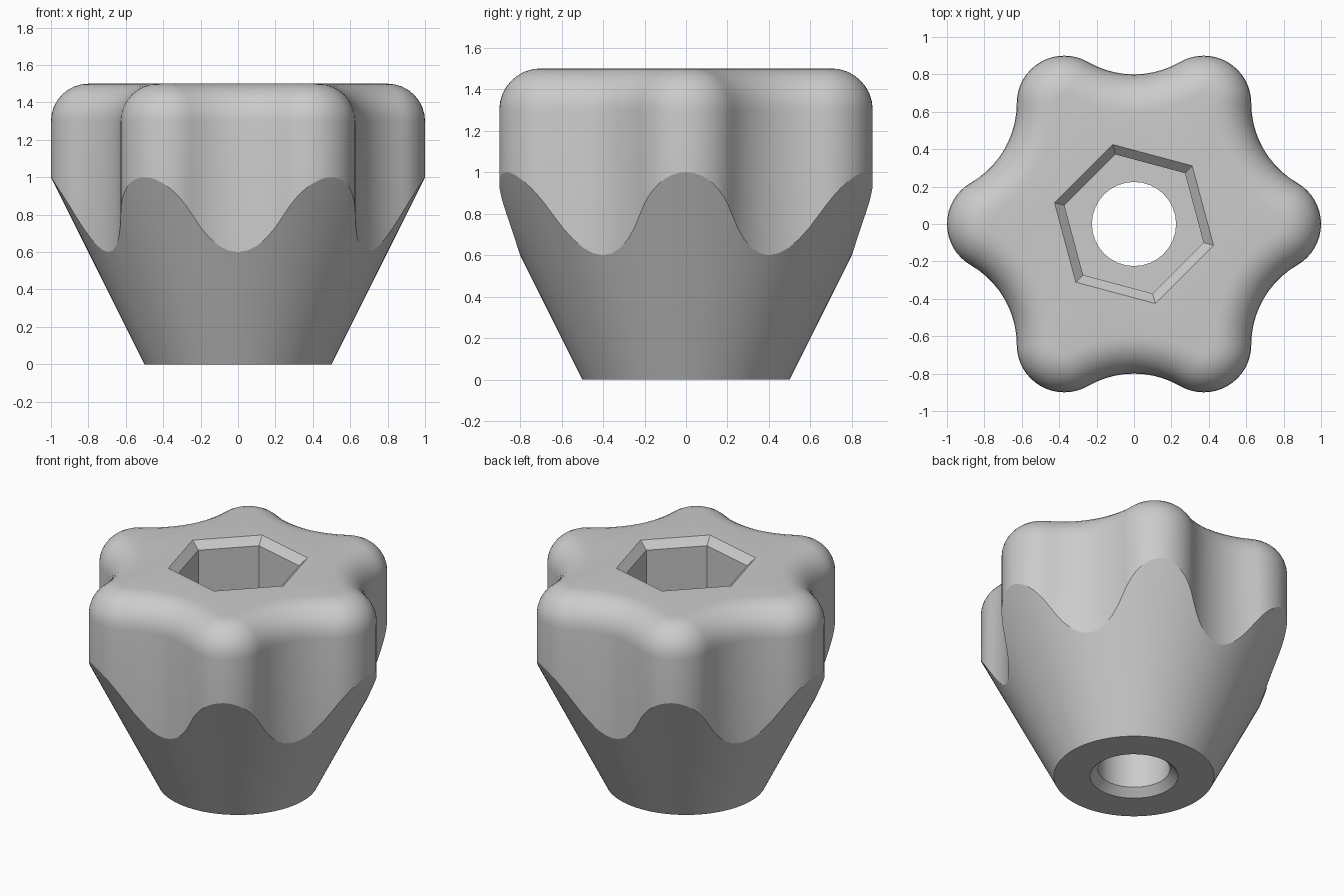
import bpy, bmesh, math
from mathutils import Vector

if "Cube" in bpy.data.objects:
    bpy.data.objects.remove(bpy.data.objects["Cube"])

LOBES = 6
LOBE_C, LOBE_R = 0.746, 0.254      # convex lobe arc: centre distance, radius
VALLEY_C, VALLEY_R = 1.291, 0.491  # concave valley arc
ARC = math.radians(60)
FILLET, TOP = 0.2, 1.5


def polar(r, a):
    return Vector((r * math.cos(a), r * math.sin(a)))


# Outline of the grip as (point, outward normal) pairs
outline = []
for k in range(LOBES):
    turn = k * math.tau / LOBES
    for i in range(16):
        n = polar(1, turn - ARC + 2 * ARC * i / 16)
        outline.append((polar(LOBE_C, turn) + n * LOBE_R, n))
    for i in range(10):
        n = polar(1, turn + ARC - ARC * i / 10)
        outline.append((polar(VALLEY_C, turn + math.pi / 6) - n * VALLEY_R, n))

bm = bmesh.new()


def ring(points):
    """Closed loop of vertices with its edges."""
    vs = [bm.verts.new(p) for p in points]
    for i, v in enumerate(vs):
        bm.edges.new((v, vs[(i + 1) % len(vs)]))
    return vs


def regular(n, r, z, start=0.0):
    return ring([(*polar(r, start + i * math.tau / n), z) for i in range(n)])


def bridge(a, b):
    for i in range(len(a)):
        j = (i + 1) % len(a)
        bm.faces.new((a[i], a[j], b[j], b[i]))


def annulus(a, b):
    """Flat face with a hole, between two loops of any count."""
    edges = [bm.edges.get((r[i], r[i - 1])) for r in (a, b) for i in range(len(r))]
    bmesh.ops.triangle_fill(bm, edges=edges, use_beauty=True)


# Cone base, scalloped seam, grip wall and rounded top rim
base = ring([(*(p.normalized() * 0.5), 0) for p, n in outline])
rings = [base, ring([(*p, 2 * p.length - 1) for p, n in outline])]
for i in range(9):
    a = math.pi / 2 * i / 8
    inset, z = FILLET * (1 - math.cos(a)), TOP - FILLET * (1 - math.sin(a))
    rings.append(ring([(*(p - n * inset), z) for p, n in outline]))
for lower, upper in zip(rings, rings[1:]):
    bridge(lower, upper)

# Chamfered hexagonal pocket
start = math.radians(45)
hexes = [regular(6, r, z, start) for r, z in ((0.44, TOP), (0.385, TOP - 0.05), (0.385, 1.0))]
annulus(rings[-1], hexes[0])
bridge(hexes[0], hexes[1])
bridge(hexes[1], hexes[2])

# Through hole, chamfered at the bottom
holes = [regular(32, r, z) for r, z in ((0.225, 1.0), (0.225, 0.05), (0.275, 0))]
annulus(hexes[2], holes[0])
bridge(holes[0], holes[1])
bridge(holes[1], holes[2])
annulus(holes[2], base)

bmesh.ops.recalc_face_normals(bm, faces=bm.faces[:])
mesh = bpy.data.meshes.new("knob")
bm.to_mesh(mesh)
bm.free()

grey = bpy.data.materials.new("light grey")
grey.diffuse_color = (0.6, 0.6, 0.6, 1)
grey.use_nodes = True
grey.node_tree.nodes["Principled BSDF"].inputs["Base Color"].default_value = grey.diffuse_color
mesh.materials.append(grey)

knob = bpy.data.objects.new("knob", mesh)
bpy.context.collection.objects.link(knob)
bpy.context.view_layer.objects.active = knob
knob.select_set(True)
bpy.ops.object.shade_smooth_by_angle(angle=math.radians(20))
